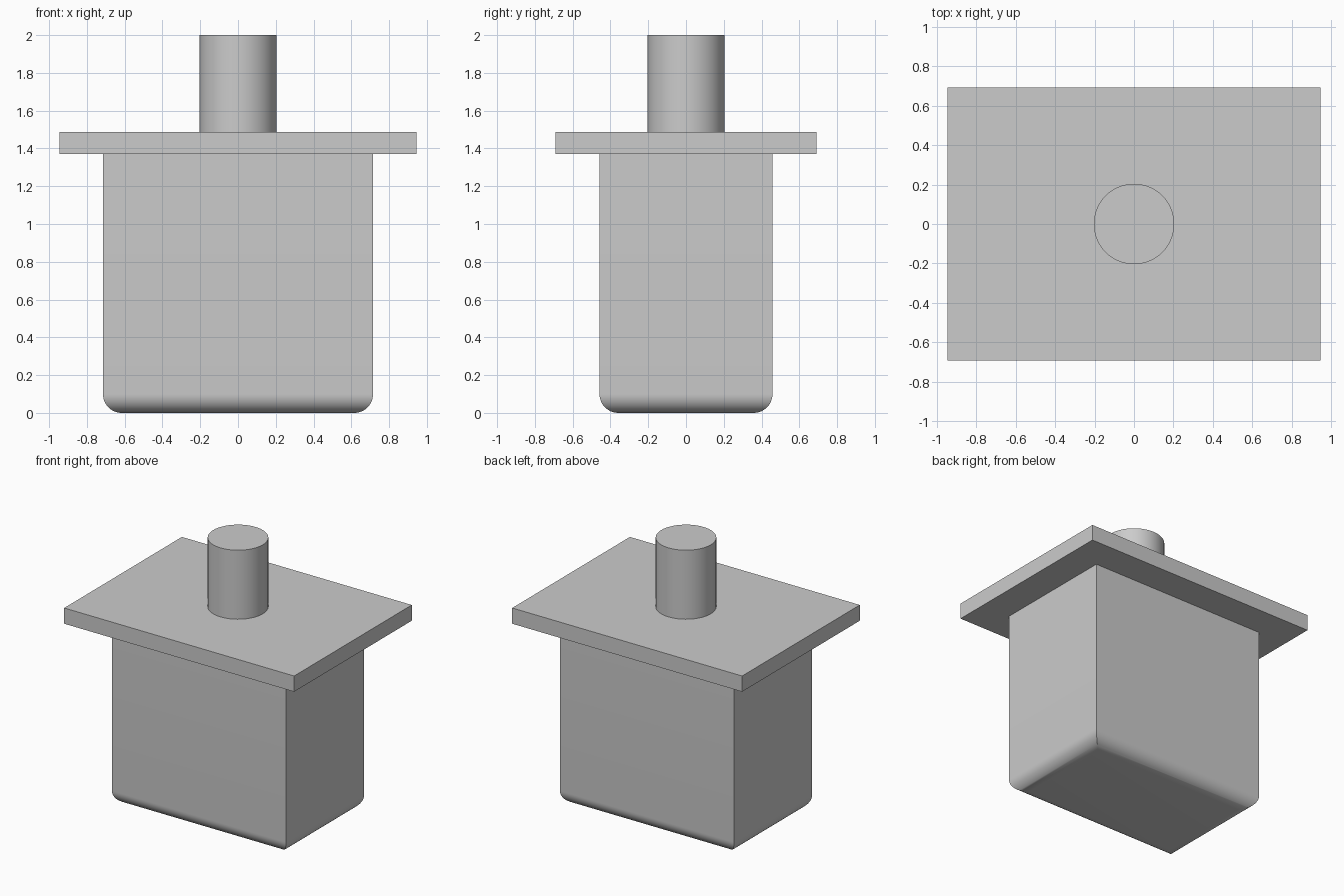
import bpy
import bmesh
from math import radians

if "Cube" in bpy.data.objects:
    bpy.data.objects.remove(bpy.data.objects["Cube"], do_unlink=True)

# One plain grey
grey = bpy.data.materials.new("plain_grey")
grey.use_nodes = True
colour = (0.6, 0.6, 0.6, 1)
grey.diffuse_color = colour
grey.node_tree.nodes["Principled BSDF"].inputs["Base Color"].default_value = colour


def finish(obj, name):
    obj.name = obj.data.name = name
    obj.data.materials.append(grey)
    bpy.ops.object.shade_smooth_by_angle(angle=radians(30))
    return obj


def box(name, width, depth, bottom, top, fillet=0):
    """Box between two heights, with optional rounding of its bottom rim."""
    bpy.ops.mesh.primitive_cube_add(size=1, location=(0, 0, (bottom + top) / 2))
    obj = bpy.context.object
    bm = bmesh.new()
    bm.from_mesh(obj.data)
    bmesh.ops.scale(bm, vec=(width, depth, top - bottom), verts=bm.verts)
    if fillet:
        rim = [e for e in bm.edges if all(v.co.z < 0 for v in e.verts)]
        bmesh.ops.bevel(bm, geom=rim, offset=fillet, segments=12,
                        profile=0.5, affect='EDGES')
    bm.to_mesh(obj.data)
    bm.free()
    return finish(obj, name)


# Block with rounded bottom rim, and the wider plate on it
box("body", 1.43, 0.916, 0, 1.37, fillet=0.1)
box("flange_plate", 1.89, 1.382, 1.37, 1.487)

# Round post on the plate
bpy.ops.mesh.primitive_cylinder_add(vertices=64, radius=0.204, depth=2 - 1.487,
                                    location=(0, 0, (2 + 1.487) / 2))
finish(bpy.context.object, "post")
